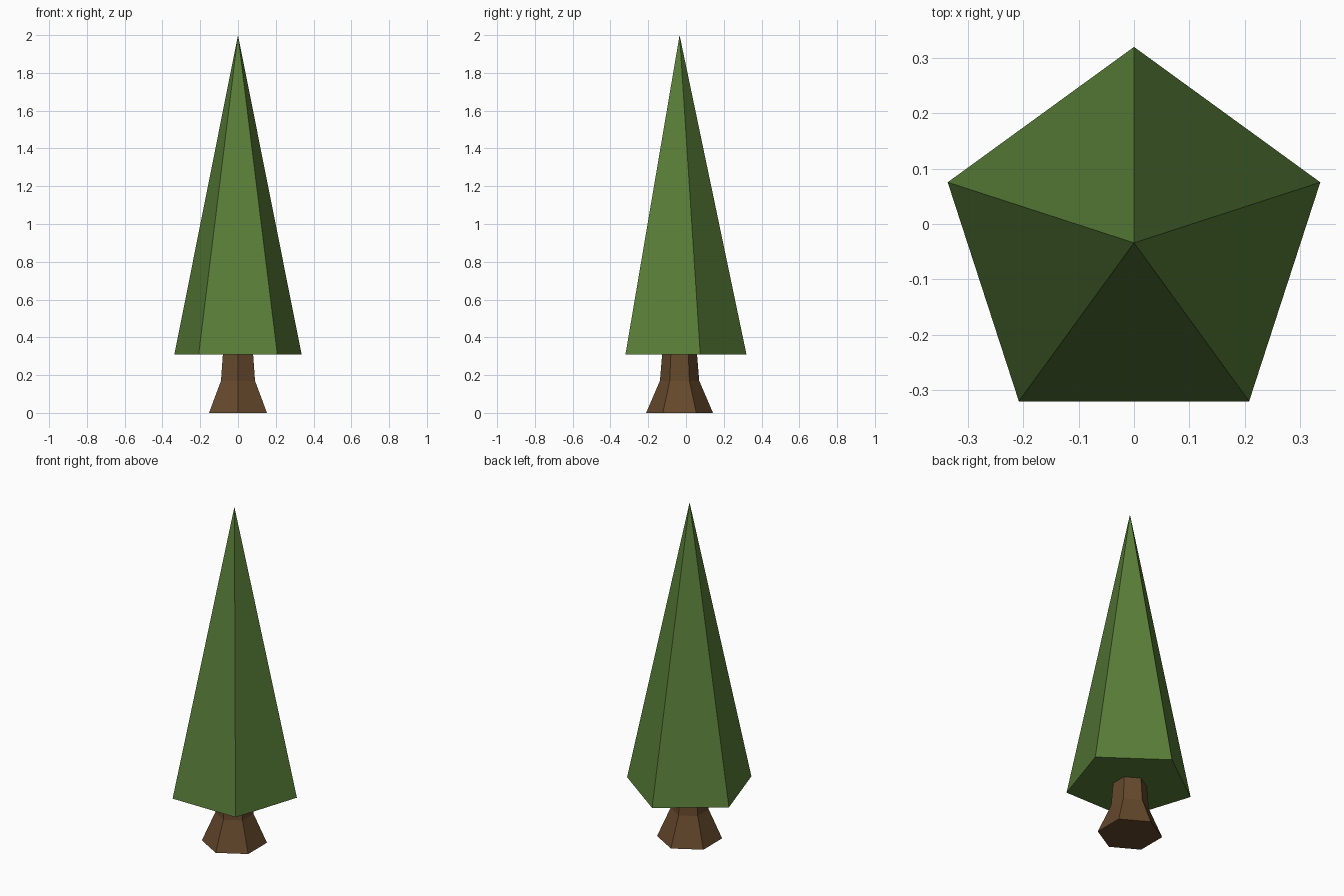
import bpy, bmesh
from math import cos, sin, pi

if "Cube" in bpy.data.objects:
    bpy.data.objects.remove(bpy.data.objects["Cube"])

CENTRE_Y = -0.034


def lathe(name, sides, profile, color):
    """Closed flat-sided solid from (radius, z) pairs; radius 0 makes a tip."""
    bm = bmesh.new()
    rings = []
    for r, z in profile:
        n = sides if r > 0 else 1
        rings.append([bm.verts.new((r * cos(pi / 2 + 2 * pi * i / sides),
                                    CENTRE_Y + r * sin(pi / 2 + 2 * pi * i / sides), z))
                      for i in range(n)])
    for low, high in zip(rings, rings[1:]):
        for i in range(sides):
            j = (i + 1) % sides
            if len(high) == 1:
                bm.faces.new((low[i], low[j], high[0]))
            else:
                bm.faces.new((low[i], low[j], high[j], high[i]))
    bm.faces.new(rings[0][::-1])
    if len(rings[-1]) > 1:
        bm.faces.new(rings[-1])
    bmesh.ops.recalc_face_normals(bm, faces=bm.faces)
    mesh = bpy.data.meshes.new(name)
    bm.to_mesh(mesh)
    bm.free()
    mat = bpy.data.materials.new(name + "_colour")
    mat.diffuse_color = color
    mat.use_nodes = True
    mat.node_tree.nodes["Principled BSDF"].inputs["Base Color"].default_value = mat.diffuse_color
    mesh.materials.append(mat)
    obj = bpy.data.objects.new(name, mesh)
    bpy.context.collection.objects.link(obj)
    return obj


# Six-sided trunk flaring at the root
lathe("trunk", 6, [(0.177, 0), (0.104, 0.17), (0.092, 0.315)], (0.13, 0.065, 0.025, 1))

# Five-sided pointed foliage
lathe("foliage", 5, [(0.354, 0.31), (0, 2.0)], (0.10, 0.21, 0.04, 1))
